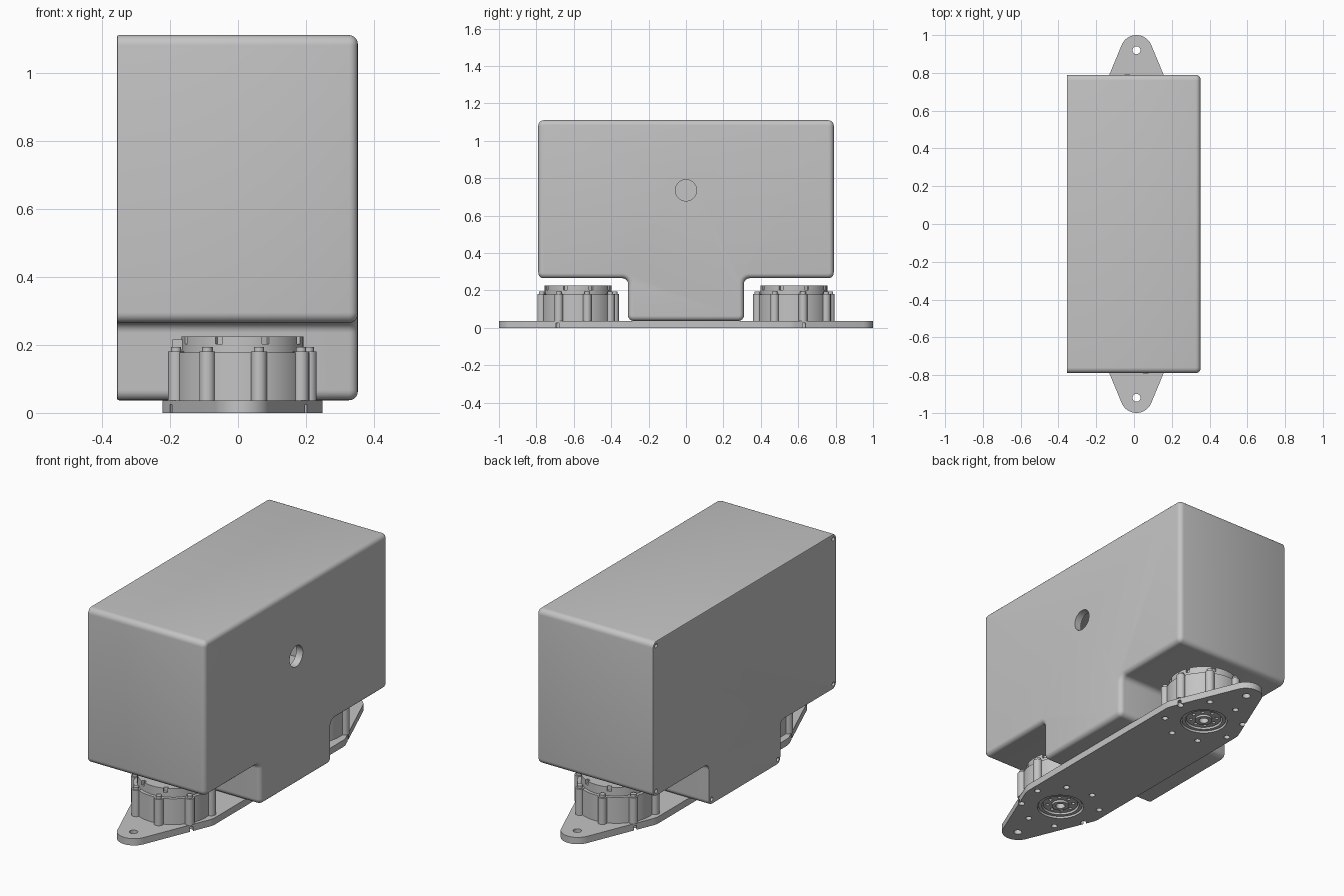
import bpy, bmesh, math
from mathutils import Vector, Matrix

if "Cube" in bpy.data.objects:
    bpy.data.objects.remove(bpy.data.objects["Cube"], do_unlink=True)

grey = bpy.data.materials.new("light_grey")
grey.use_nodes = True
COLOUR = (0.55, 0.55, 0.55, 1)
grey.diffuse_color = COLOUR
grey.node_tree.nodes["Principled BSDF"].inputs["Base Color"].default_value = COLOUR

CX = 0.013          # centre line of the plate and motors
MOTOR_Y = 0.577
PLATE_TOP = 0.037
TAU = 2 * math.pi


def make(name, bm):
    bmesh.ops.recalc_face_normals(bm, faces=bm.faces)
    mesh = bpy.data.meshes.new(name)
    bm.to_mesh(mesh)
    bm.free()
    mesh.materials.append(grey)
    obj = bpy.data.objects.new(name, mesh)
    bpy.context.collection.objects.link(obj)
    return obj


def select(obj):
    bpy.ops.object.select_all(action='DESELECT')
    obj.select_set(True)
    bpy.context.view_layer.objects.active = obj


def smooth(obj):
    select(obj)
    bpy.ops.object.shade_smooth_by_angle(angle=math.radians(35))


def cut(obj, bm):
    cutter = make("cutter", bm)
    cutter.hide_render = True
    mod = obj.modifiers.new("cut", 'BOOLEAN')
    mod.operation = 'DIFFERENCE'
    mod.solver = 'EXACT'
    mod.object = cutter
    select(obj)
    bpy.ops.object.modifier_apply(modifier=mod.name)
    bpy.data.objects.remove(cutter, do_unlink=True)


def cyl(bm, x, y, z0, z1, r, n=24):
    bmesh.ops.create_cone(bm, cap_ends=True, segments=n, radius1=r, radius2=r, depth=z1 - z0,
                          matrix=Matrix.Translation((x, y, (z0 + z1) / 2)))


def cyl_x(bm, x0, x1, y, z, r, n=32):
    mat = Matrix.Translation(((x0 + x1) / 2, y, z)) @ Matrix.Rotation(math.pi / 2, 4, 'Y')
    bmesh.ops.create_cone(bm, cap_ends=True, segments=n, radius1=r, radius2=r,
                          depth=x1 - x0, matrix=mat)


def box(bm, centre, size, turn=0):
    mat = Matrix.Translation(centre) @ Matrix.Rotation(turn, 4, 'Z') @ Matrix.Diagonal((*size, 1))
    bmesh.ops.create_cube(bm, size=1, matrix=mat)


def ring(bm, x, y, z0, z1, r_in, r_out, n=48):
    loops = []
    for r, z in ((r_in, z0), (r_out, z0), (r_out, z1), (r_in, z1)):
        loops.append([bm.verts.new((x + r * math.cos(TAU * i / n), y + r * math.sin(TAU * i / n), z))
                      for i in range(n)])
    for k in range(4):
        a, b = loops[k], loops[(k + 1) % 4]
        for i in range(n):
            j = (i + 1) % n
            bm.faces.new((a[i], a[j], b[j], b[i]))


def around(count, radius, start):
    for k in range(count):
        a = math.radians(start) + TAU * k / count
        yield radius * math.cos(a), radius * math.sin(a), a


def t_prism(inset):
    """T-shaped housing block, extruded along x."""
    w, foot, top, step, low = 0.79 - inset, 0.31 - inset, 1.11 - inset, 0.265 + inset, PLATE_TOP + inset
    half = [(w, top), (w, step), (foot, step), (foot, low)]
    outline = half + [(-y, z) for y, z in reversed(half)]
    bm = bmesh.new()
    face = bm.faces.new([bm.verts.new((-0.355 + inset, y, z)) for y, z in outline])
    new = bmesh.ops.extrude_face_region(bm, geom=[face])["geom"]
    bmesh.ops.translate(bm, verts=[v for v in new if isinstance(v, bmesh.types.BMVert)],
                        vec=(0.707 - 2 * inset, 0, 0))
    bmesh.ops.recalc_face_normals(bm, faces=bm.faces)
    return bm


# Housing: rounded hollow shell with a port on one side and screw holes on the other
bm = t_prism(0)
long_edges = [e for e in bm.edges if abs(e.verts[0].co.x - e.verts[1].co.x) > 0.1]
bmesh.ops.bevel(bm, geom=long_edges, offset=0.03, segments=6, profile=0.5, affect='EDGES')
for side, size, segs in ((0.352, 0.026, 5), (-0.355, 0.005, 2)):
    rim = [e for e in bm.edges if all(abs(v.co.x - side) < 1e-4 for v in e.verts)]
    bmesh.ops.bevel(bm, geom=rim, offset=size, segments=segs, profile=0.5, affect='EDGES')
housing = make("housing", bm)
cut(housing, t_prism(0.04))
bm = bmesh.new()
cyl_x(bm, 0.25, 0.4, 0, 0.735, 0.057)
for s in (-1, 1):
    for y, z in ((0.765, 1.085), (0.765, 0.292), (0.285, 0.064)):
        cyl_x(bm, -0.4, -0.335, s * y, z, 0.011, 12)
cut(housing, bm)
smooth(housing)

# Mounting plate: hull around end tabs and shoulder circles
bm = bmesh.new()
discs = [(CX, s * 0.915, 0.085) for s in (-1, 1)]
discs += [(CX + sx * 0.135, sy * 0.55, 0.1) for sx in (-1, 1) for sy in (-1, 1)]
for x, y, r in discs:
    for dx, dy, _ in around(48, r, 0):
        for z in (0, PLATE_TOP):
            bm.verts.new((x + dx, y + dy, z))
hull = bmesh.ops.convex_hull(bm, input=bm.verts)
bmesh.ops.delete(bm, geom=[v for v in bm.verts if not v.link_faces], context='VERTS')
bmesh.ops.dissolve_limit(bm, angle_limit=0.01, verts=bm.verts, edges=bm.edges)
plate = make("mounting_plate", bm)

# Plate holes: end tabs, motor bolts and output openings
bm = bmesh.new()
for s in (-1, 1):
    cyl(bm, CX, s * 0.92, -0.02, 0.06, 0.021)
    cyl(bm, CX, s * MOTOR_Y, -0.02, 0.06, 0.12, 48)
    for dx, dy, _ in around(8, 0.203, 14):
        cyl(bm, CX + dx, s * MOTOR_Y + dy, -0.02, 0.025, 0.016, 16)
cut(plate, bm)
smooth(plate)

for label, s in (("front", -1), ("back", 1)):
    y = s * MOTOR_Y

    # Motor can with screw bosses
    bm = bmesh.new()
    cyl(bm, CX, y, PLATE_TOP, 0.178, 0.197, 64)
    smooth(make(label + "_motor_can", bm))
    bm = bmesh.new()
    for dx, dy, _ in around(8, 0.201, 14):
        cyl(bm, CX + dx, y + dy, PLATE_TOP, 0.18, 0.023)
        cyl(bm, CX + dx, y + dy, 0.18, 0.194, 0.015, 16)
    smooth(make(label + "_motor_bosses", bm))

    # Notched motor cap
    bm = bmesh.new()
    cyl(bm, CX, y, 0.17, 0.225, 0.179, 64)
    cap = make(label + "_motor_cap", bm)
    bm = bmesh.new()
    for dx, dy, a in around(8, 0.178, 22.5):
        box(bm, (CX + dx, y + dy, 0.22), (0.03, 0.022, 0.036), a)
    cut(cap, bm)
    smooth(cap)

    # Cable connector
    bm = bmesh.new()
    box(bm, (CX - 0.18, y, 0.2), (0.05, 0.06, 0.03))
    make(label + "_connector", bm)

    # Output flange seen through the plate opening
    bm = bmesh.new()
    ring(bm, CX, y, 0.008, 0.05, 0.096, 0.114)
    ring(bm, CX, y, 0.004, 0.05, 0.024, 0.044)
    smooth(make(label + "_output_rings", bm))
    bm = bmesh.new()
    cyl(bm, CX, y, 0.016, 0.05, 0.09, 48)
    flange = make(label + "_output_flange", bm)
    bm = bmesh.new()
    for dx, dy, _ in around(8, 0.067, 0):
        cyl(bm, CX + dx, y + dy, 0, 0.035, 0.009, 12)
    cyl(bm, CX, y, 0, 0.04, 0.024)
    cut(flange, bm)
    smooth(flange)
